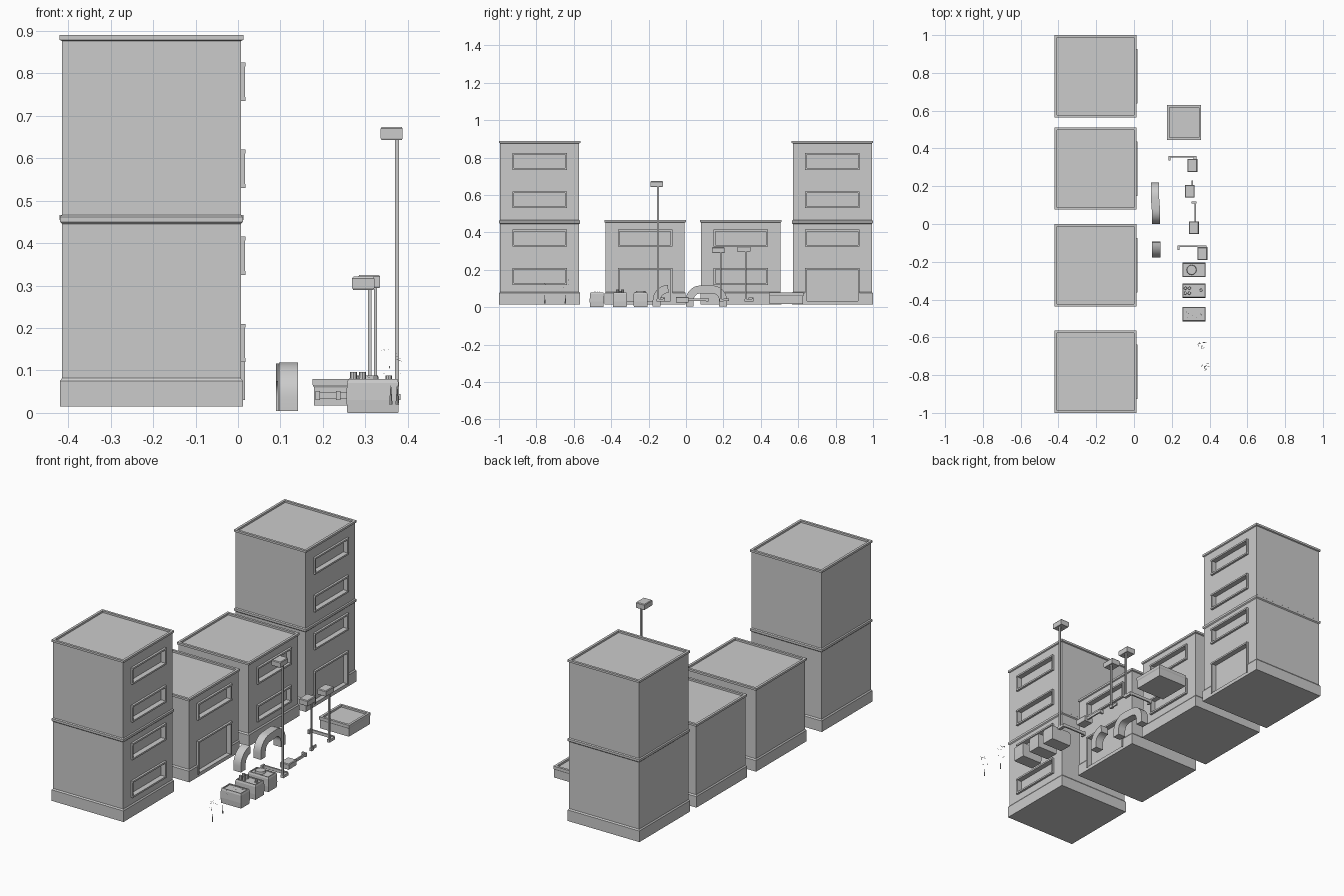
import bpy, bmesh, math, random
from mathutils import Vector

if "Cube" in bpy.data.objects:
    bpy.data.objects.remove(bpy.data.objects["Cube"])
random.seed(3)


def finish(name, bm):
    bmesh.ops.recalc_face_normals(bm, faces=bm.faces)
    me = bpy.data.meshes.new(name)
    bm.to_mesh(me)
    bm.free()
    ob = bpy.data.objects.new(name, me)
    bpy.context.collection.objects.link(ob)
    return ob


def add_box(bm, x0, x1, y0, y1, z0, z1):
    vs = bmesh.ops.create_cube(bm, size=1)['verts']
    for v in vs:
        v.co = Vector(((x0 + x1) / 2 + v.co.x * (x1 - x0),
                       (y0 + y1) / 2 + v.co.y * (y1 - y0),
                       (z0 + z1) / 2 + v.co.z * (z1 - z0)))


def boxes(name, *dims):
    bm = bmesh.new()
    for d in dims:
        add_box(bm, *d)
    return finish(name, bm)


def stack(name, cx, cy, hx, hy, profile):
    """Rectangular rings given as (inset, z), capped at both ends."""
    bm = bmesh.new()
    rings = []
    for inset, z in profile:
        a, b = hx - inset, hy - inset
        rings.append([bm.verts.new((cx + sx * a, cy + sy * b, z))
                      for sx, sy in ((-1, -1), (1, -1), (1, 1), (-1, 1))])
    for lo, hi in zip(rings, rings[1:]):
        for i in range(4):
            j = (i + 1) % 4
            bm.faces.new((lo[i], lo[j], hi[j], hi[i]))
    bm.faces.new(rings[0])
    bm.faces.new(rings[-1])
    return finish(name, bm)


# ---- buildings -------------------------------------------------------
def building(name, cy, tall, door):
    prof = [(.001, .015), (.001, .075), (.006, .082), (.006, .445)]
    if tall:
        prof += [(.001, .45), (.001, .462), (.006, .466), (.006, .876)]
    top = .89 if tall else .466
    prof[-1] = (.006, top - .014)
    prof += [(0, top - .011), (0, top), (.013, top), (.013, top - .01)]
    body = stack(name, -.204, cy, .2165, .2175, prof)
    cut, frame = bmesh.new(), bmesh.new()
    y0, y1, t = cy - .145, cy + .145, .009
    levels = [.165, .37] + ([.575, .78] if tall else [])
    for i, zc in enumerate(levels):
        z0, z1 = zc - .045, zc + .045
        is_door = door and i == 0
        if is_door:
            z0 = .03
        add_box(cut, -.012, .05, y0 + .004, y1 - .004, z0 + .004, z1 - .004)
        # jambs, head and sill
        add_box(frame, -.01, .016, y0, y0 + t, z0, z1)
        add_box(frame, -.01, .016, y1 - t, y1, z0, z1)
        add_box(frame, -.01, .018, y0, y1, z1 - t, z1)
        if not is_door:
            add_box(frame, -.01, .018, y0, y1, z0, z0 + t)
    cutter = finish(name + "_opening_cutter", cut)
    mod = body.modifiers.new("openings", 'BOOLEAN')
    mod.operation, mod.object, mod.solver = 'DIFFERENCE', cutter, 'EXACT'
    dg = bpy.context.evaluated_depsgraph_get()
    me = bpy.data.meshes.new_from_object(body.evaluated_get(dg))
    body.modifiers.clear()
    body.data = me
    bpy.data.objects.remove(cutter)
    finish(name + "_window_frames", frame)


building("front_tower", -.7825, True, False)
building("front_shop", -.2185, False, True)
building("rear_house", .293, False, False)
building("rear_tower", .7825, True, True)

# ---- low roof block with raised rim ----------------------------------
stack("roof_block", .266, .537, .09, .0925,
      [(.003, .017), (.003, .06), (0, .066), (0, .08), (.013, .08), (.013, .07)])


# ---- bent ducts ------------------------------------------------------
def duct(name, path, width, thick):
    """Rectangular section swept along (x, y, z) points in the y-z plane."""
    bm = bmesh.new()
    pts = [Vector(p) for p in path]
    rings = []
    for i, p in enumerate(pts):
        d = pts[min(i + 1, len(pts) - 1)] - pts[max(i - 1, 0)]
        n = Vector((0, -d.z, d.y)).normalized() * thick / 2
        w = Vector((width / 2, 0, 0))
        rings.append([bm.verts.new(p + a) for a in (-w - n, w - n, w + n, n - w)])
    for lo, hi in zip(rings, rings[1:]):
        for i in range(4):
            j = (i + 1) % 4
            bm.faces.new((lo[i], lo[j], hi[j], hi[i]))
    bm.faces.new(rings[0])
    bm.faces.new(rings[-1])
    ob = finish(name, bm)
    bpy.context.view_layer.objects.active = ob
    ob.select_set(True)
    bpy.ops.object.shade_smooth_by_angle(angle=math.radians(35))
    ob.select_set(False)


def arc(cy, cz, r, a0, a1, x, n=7):
    return [(x, cy + r * math.cos(math.radians(a0 + (a1 - a0) * i / n)),
             cz + r * math.sin(math.radians(a0 + (a1 - a0) * i / n))) for i in range(n + 1)]


duct("duct_arch", [(.116, .02, .005)] + arc(.077, .038, .057, 180, 90, .116)
     + arc(.141, .038, .057, 90, 0, .111) + [(.111, .198, .005)], .044, .042)
duct("duct_elbow", [(.119, -.157, .005)] + arc(-.095, .036, .062, 180, 90, .119), .045, .042)


# ---- lamps -----------------------------------------------------------
def lamp_head(name, x, y, z):
    stack(name, x, y, .026, .034,
          [(.002, z), (0, z + .004), (0, z + .027), (.003, z + .031)])


# tall lamp with a foot bar
lamp_head("tall_lamp_head", .362, -.157, .643)
boxes("tall_lamp_pole", (.37, .379, -.154, -.145, .03, .645))
boxes("tall_lamp_foot", (.236, .379, -.122, -.113, .033, .049),
      (.231, .241, -.138, -.113, .03, .052), (.366, .383, -.157, -.113, .03, .045))
# short lamp with a foot bar
lamp_head("short_lamp_head", .309, .31, .294)
boxes("short_lamp_pole", (.32, .328, .316, .324, .03, .296))
boxes("short_lamp_foot", (.188, .328, .353, .361, .033, .049),
      (.183, .193, .335, .361, .03, .052), (.316, .331, .312, .361, .03, .045))
# short lamp on a plain foot
lamp_head("plain_lamp_head", .295, .173, .29)
boxes("plain_lamp_pole", (.306, .314, .183, .191, .03, .292))
boxes("plain_lamp_foot", (.303, .317, .18, .2, .03, .045),
      (.304, .312, .2, .23, .033, .047))
# low lamp with a horizontal arm
lamp_head("low_lamp_head", .317, -.02, .025)
boxes("low_lamp_arm", (.321, .329, .01, .12, .033, .047),
      (.305, .331, .108, .119, .03, .05))

# ---- three crates with different tops ---------------------------------
for i, cy in enumerate((-.243, -.353, -.477)):
    stack("crate_%d" % (i + 1), .3175, cy, .062, .038,
          [(.002, 0), (0, .03), (.001, .07), (.004, .08), (.009, .08), (.009, .075)])


def disc(bm, x, y, z0, z1, r, n):
    vs = bmesh.ops.create_cone(bm, cap_ends=True, segments=n, radius1=r,
                               radius2=r * .92, depth=z1 - z0)['verts']
    bmesh.ops.translate(bm, verts=vs, vec=(x, y, (z0 + z1) / 2))


bm = bmesh.new()
disc(bm, .305, -.243, .074, .088, .027, 12)
finish("round_lid", bm)
bm = bmesh.new()
for x in (.272, .293):
    for y in (-.366, -.34):
        disc(bm, x, y, .074, .096, .009, 8)
disc(bm, .355, -.35, .074, .088, .008, 8)
finish("bottles", bm)


# ---- thin leaf slivers -------------------------------------------------
def slivers(bm, c, spread, length, count):
    for _ in range(count):
        p = Vector([c[k] + random.uniform(-1, 1) * spread[k] for k in range(3)])
        a = random.uniform(0, 6.28)
        d = Vector((math.cos(a), math.sin(a), random.uniform(-.3, .4))) * length
        s = Vector((-d.y, d.x, 0)) * .12
        bm.faces.new([bm.verts.new(q) for q in (p - d, p + s, p + d, p - s)])


bm = bmesh.new()
slivers(bm, (.3175, -.477, .083), (.04, .018, .004), .008, 10)
finish("crate_sprigs", bm)
for i, (x, y) in enumerate(((.36, -.645), (.375, -.755))):
    bm = bmesh.new()
    slivers(bm, (x, y, .12), (.018, .02, .03), .012, 7)
    finish("plant_leaves_%d" % (i + 1), bm)
    bm = bmesh.new()
    vs = bmesh.ops.create_cone(bm, cap_ends=True, segments=4, radius1=.004,
                               radius2=.0008, depth=.045)['verts']
    bmesh.ops.translate(bm, verts=vs, vec=(x, y, .042))
    finish("plant_stem_%d" % (i + 1), bm)
